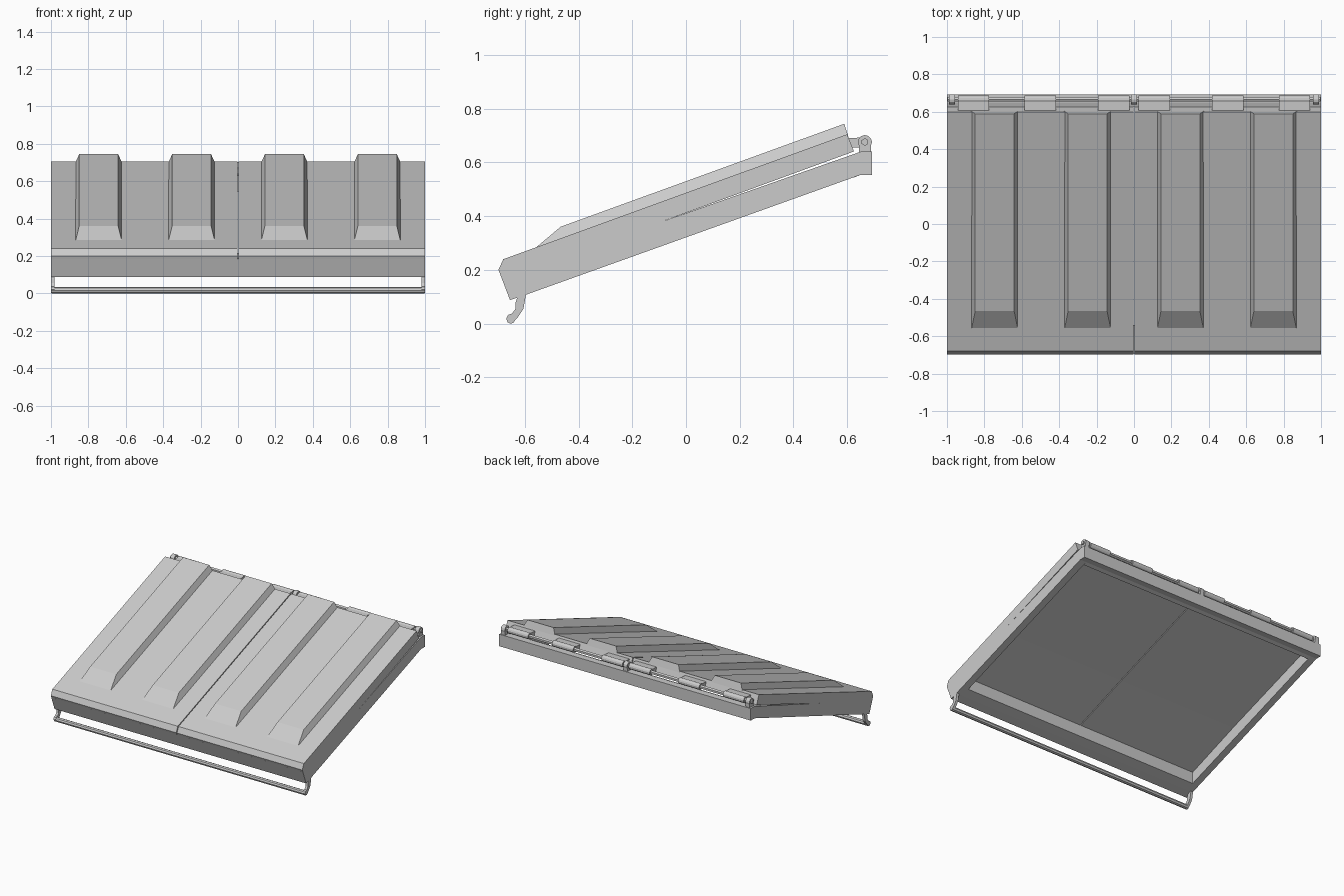
import bpy, bmesh, math

if "Cube" in bpy.data.objects:
    bpy.data.objects.remove(bpy.data.objects["Cube"])

SLOPE = 0.3574


def under(y, up=0.0):
    """Height of the sloping underside at y, raised by up."""
    return 0.108 + SLOPE * (y + 0.595) + up


def loft(name, rings):
    """Closed solid through equally sized rings of points."""
    bm = bmesh.new()
    loops = [[bm.verts.new(p) for p in r] for r in rings]
    n = len(loops[0])
    for a, b in zip(loops, loops[1:]):
        for i in range(n):
            j = (i + 1) % n
            bm.faces.new((a[i], a[j], b[j], b[i]))
    bm.faces.new(loops[0][::-1])
    bm.faces.new(loops[-1])
    bmesh.ops.recalc_face_normals(bm, faces=bm.faces)
    me = bpy.data.meshes.new(name)
    bm.to_mesh(me)
    bm.free()
    ob = bpy.data.objects.new(name, me)
    bpy.context.collection.objects.link(ob)
    return ob


def extrude(name, profile, x0, x1, mirror=False):
    """Side profile (y, z) swept along x."""
    ob = loft(name, [[(x, y, z) for y, z in profile] for x in (x0, x1)])
    if mirror:
        ob.modifiers.new("Mirror", 'MIRROR')
    return ob


def circle(y, z, r, n, turn=0.0):
    return [(y + r * math.cos(turn + 2 * math.pi * i / n),
             z + r * math.sin(turn + 2 * math.pi * i / n)) for i in range(n)]


# Sloping base frame: side, front and rear rails
front = [(-0.60, 0.200), (-0.692, 0.185), (-0.655, 0.088), (-0.60, under(-0.60))]
extrude("frame_side_rail",
        front + [(0.65, 0.554), (0.693, 0.554), (0.693, 0.64), (0.65, 0.64)],
        0.95, 1.0, True)
extrude("frame_front_rail",
        front + [(-0.54, under(-0.54)), (-0.54, 0.215)], -0.95, 0.95)
extrude("frame_rear_rail",
        [(0.625, under(0.625)), (0.65, 0.554), (0.693, 0.554), (0.693, 0.64),
         (0.65, 0.64), (0.625, 0.631)], -0.95, 0.95)

# Pair of lids with the centre seam and flat undersides
extrude("lid",
        [(-0.698, 0.20), (-0.68, 0.24), (0.60, 0.705), (0.625, 0.641),
         (-0.13, 0.365), (-0.595, 0.190), (-0.689, 0.178)],
        0.003, 1.0, True)

# Raised ribs with tapered sides and sloped front ends
for cx in (0.248, 0.745):
    wb, wt = 0.126, 0.104
    rib = loft("lid_rib", [
        [(cx - wb, -0.572, 0.272), (cx + wb, -0.572, 0.272),
         (cx + wb, 0.604, 0.697), (cx - wb, 0.604, 0.697)],
        [(cx - wt, -0.466, 0.361), (cx + wt, -0.466, 0.361),
         (cx + wt, 0.589, 0.744), (cx - wt, 0.589, 0.744)]])
    rib.modifiers.new("Mirror", 'MIRROR')

# Hinge rod and frame lugs
HY, HZ = 0.666, 0.676
extrude("hinge_rod", circle(HY, HZ, 0.014, 6, math.pi / 6), -0.998, 0.998)
lug = [(HY - 0.022, 0.638), (HY + 0.022, 0.638)] + [
    (HY + 0.026 * math.cos(math.radians(a)), HZ + 0.026 * math.sin(math.radians(a)))
    for a in range(-30, 211, 30)]
extrude("hinge_lug_outer", lug, 0.957, 0.988, True)
extrude("hinge_lug_centre", lug, -0.015, 0.015)

# Hinge knuckles reaching back from the lids around the rod
knuckle = [(0.605, 0.69), (0.615, 0.655)] + [
    (HY + 0.022 * math.cos(math.radians(a)), HZ + 0.022 * math.sin(math.radians(a)))
    for a in range(-110, 131, 30)]
for x0, x1 in ((0.025, 0.192), (0.417, 0.585), (0.775, 0.94)):
    extrude("hinge_knuckle", knuckle, x0, x1, True)

# Front handle: curved end brackets and a cross bar
extrude("handle_bracket",
        [(-0.595, 0.112), (-0.605, 0.055), (-0.625, 0.025), (-0.645, 0.002),
         (-0.660, 0.004), (-0.669, 0.020), (-0.662, 0.033), (-0.647, 0.038),
         (-0.635, 0.055), (-0.634, 0.080), (-0.625, 0.105)], 0.982, 1.0, True)
extrude("handle_bar", circle(-0.652, 0.0165, 0.0165, 8), -0.998, 0.998)
